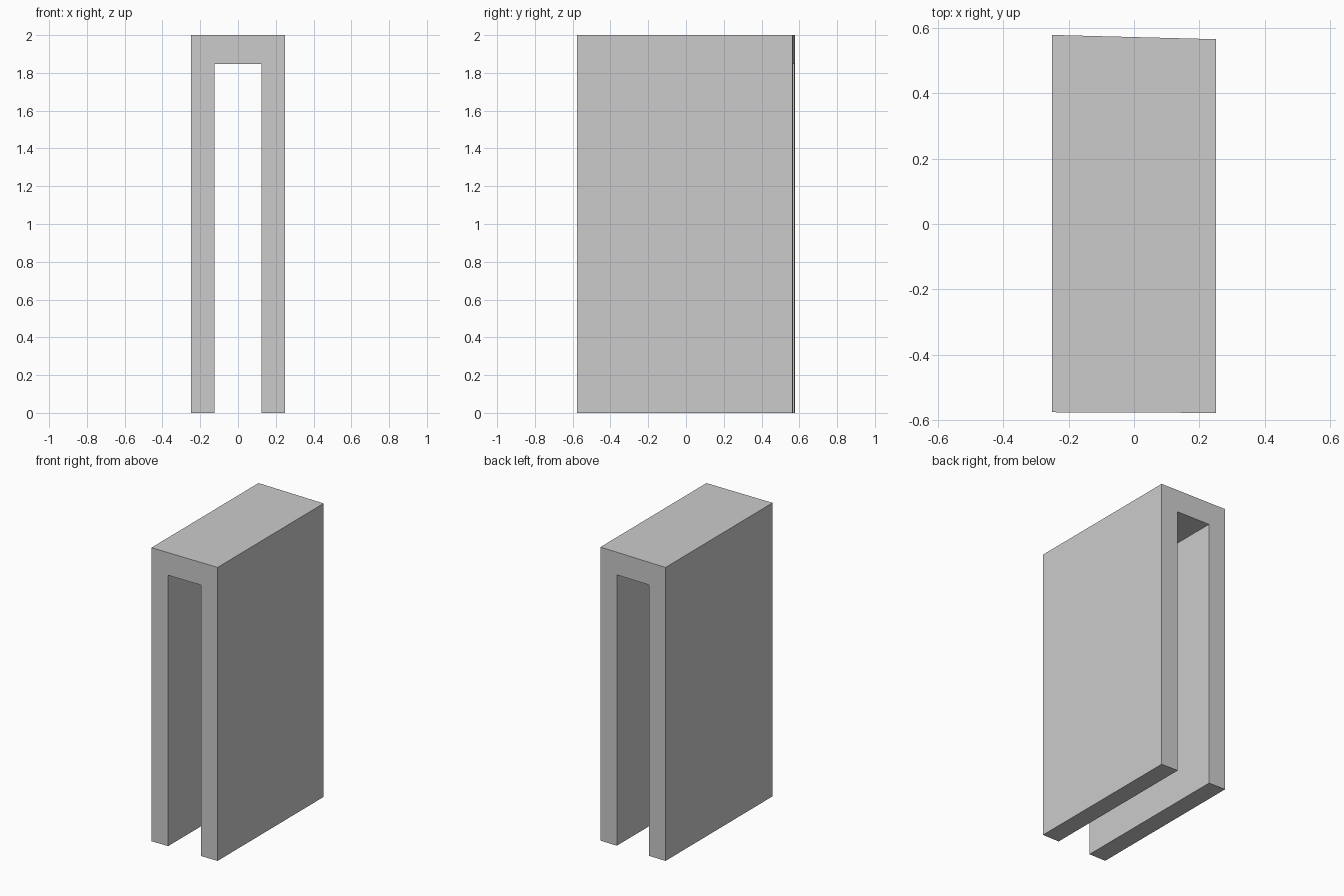
import bpy, bmesh

if "Cube" in bpy.data.objects:
    bpy.data.objects.remove(bpy.data.objects["Cube"])

# Inverted-U channel profile (x, z)
W, I, H, T = 0.25, 0.124, 2.0, 1.846
half = [(I, T), (I, 0), (W, 0), (W, H)]
profile = half + [(-x, z) for x, z in reversed(half)]


# The end cuts are slightly skewed across the width
def front_y(x):
    return -0.576 - 0.004 * x


def back_y(x):
    return 0.571 - 0.026 * x


# Channel body: two profile ends joined by side faces
bm = bmesh.new()
front = [bm.verts.new((x, front_y(x), z)) for x, z in profile]
back = [bm.verts.new((x, back_y(x), z)) for x, z in profile]
n = len(profile)
bm.faces.new(front)
bm.faces.new(back[::-1])
for i in range(n):
    j = (i + 1) % n
    bm.faces.new((front[i], back[i], back[j], front[j]))
bmesh.ops.recalc_face_normals(bm, faces=bm.faces)

mesh = bpy.data.meshes.new("channel_cover")
bm.to_mesh(mesh)
bm.free()
bpy.context.collection.objects.link(bpy.data.objects.new("channel_cover", mesh))
